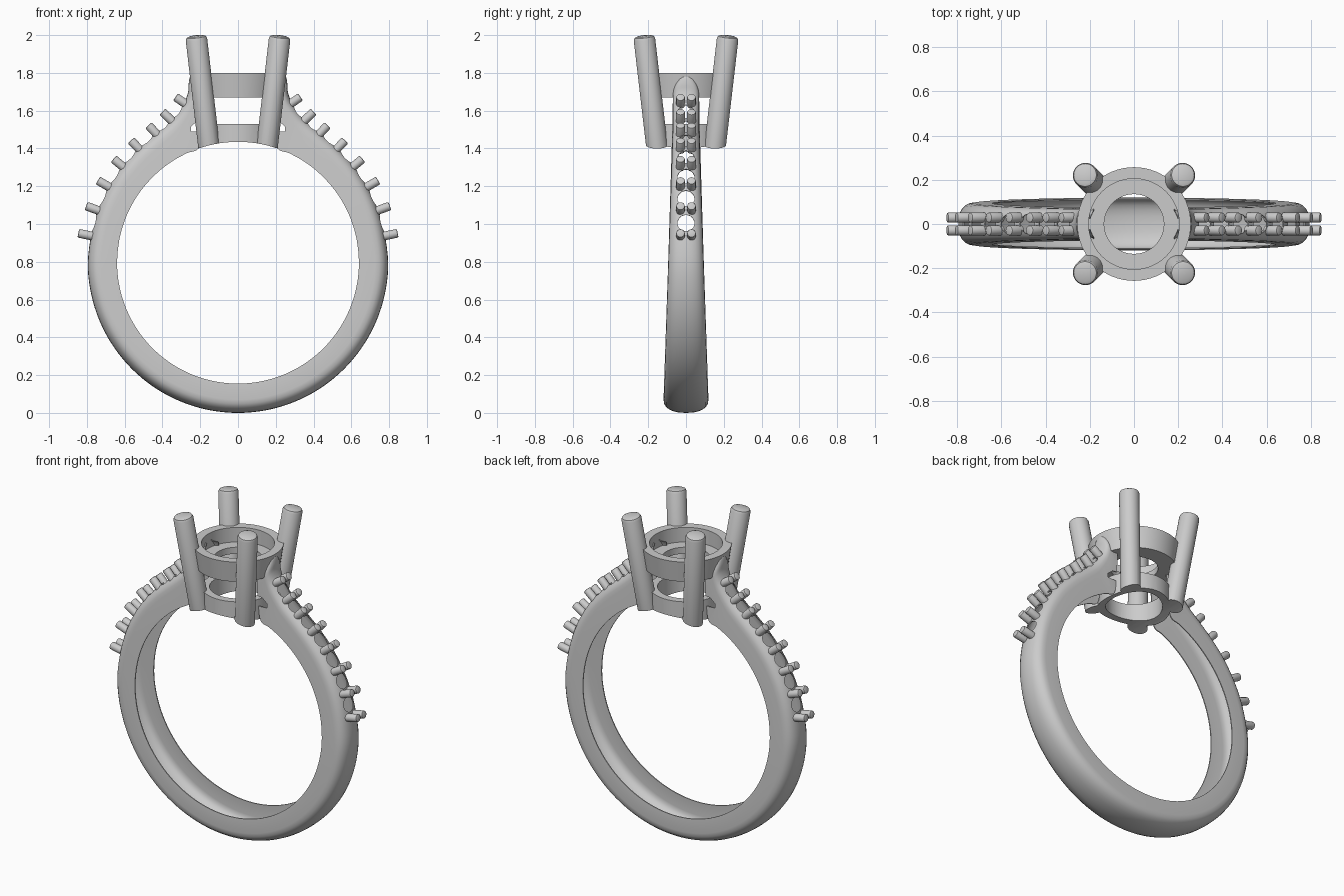
import bpy, bmesh, math
from mathutils import Vector

if "Cube" in bpy.data.objects:
    bpy.data.objects.remove(bpy.data.objects["Cube"])

metal = bpy.data.materials.new("grey_metal")
metal.use_nodes = True
metal.diffuse_color = (0.6, 0.6, 0.6, 1)
metal.node_tree.nodes["Principled BSDF"].inputs["Base Color"].default_value = (0.6, 0.6, 0.6, 1)

CZ, R_IN, R_OUT = 0.795, 0.64, 0.795     # finger hole centre height and radii
WALL = 0.006                             # thickness of the hollow band


def finish(name, bm):
    bmesh.ops.recalc_face_normals(bm, faces=bm.faces)
    mesh = bpy.data.meshes.new(name)
    bm.to_mesh(mesh)
    bm.free()
    obj = bpy.data.objects.new(name, mesh)
    bpy.context.collection.objects.link(obj)
    mesh.materials.append(metal)
    return obj


def activate(obj):
    bpy.ops.object.select_all(action='DESELECT')
    obj.select_set(True)
    bpy.context.view_layer.objects.active = obj


def smooth(obj, degrees=35):
    activate(obj)
    bpy.ops.object.shade_smooth_by_angle(angle=math.radians(degrees))


def cut(obj, cutter):
    mod = obj.modifiers.new("cut", 'BOOLEAN')
    mod.operation, mod.solver, mod.object = 'DIFFERENCE', 'EXACT', cutter
    activate(obj)
    bpy.ops.object.modifier_apply(modifier=mod.name)


def skin(bm, loops, cap=True, closed=False):
    """Bridge equal loops of points with quads."""
    rows = [[bm.verts.new(p) for p in loop] for loop in loops]
    pairs = list(zip(rows, rows[1:])) + ([(rows[-1], rows[0])] if closed else [])
    n = len(rows[0])
    for a, b in pairs:
        for i in range(n):
            j = (i + 1) % n
            bm.faces.new((a[i], a[j], b[j], b[i]))
    if cap:
        bm.faces.new(rows[0][::-1])
        bm.faces.new(rows[-1])


def circle(r, z, n):
    return [Vector((r * math.cos(2 * math.pi * i / n), r * math.sin(2 * math.pi * i / n), z)) for i in range(n)]


def rod(bm, start, end, r, bevel=0.0, n=24):
    """Cylinder between two points with a rounded far end."""
    axis = end - start
    length = axis.length
    turn = axis.to_track_quat('Z', 'Y')
    profile = [(r, 0), (r, length - bevel)]
    if bevel:
        profile += [(r - bevel * 0.3, length - bevel * 0.3), (r - bevel, length)]
    skin(bm, [[start + turn @ p for p in circle(pr, h, n)] for pr, h in profile])


def collar(name, profile):
    bm = bmesh.new()
    skin(bm, [circle(r, z, 64) for r, z in profile], cap=False, closed=True)
    return finish(name, bm)


def polar(r, deg):
    a = math.radians(deg)
    return Vector((r * math.cos(a), 0, CZ + r * math.sin(a)))


def spline(pts, steps=4):
    ext = [pts[0] * 2 - pts[1]] + pts + [pts[-1] * 2 - pts[-2]]
    out = []
    for a, b, c, d in zip(ext, ext[1:], ext[2:], ext[3:]):
        for s in range(steps):
            t = s / steps
            out.append(0.5 * (2 * b + (c - a) * t + (2 * a - 5 * b + 4 * c - d) * t * t
                              + (3 * b - a - 3 * c + d) * t ** 3))
    return out + [pts[-1]]


# Band: round below, shoulders sweeping up to the head
outer = [polar(R_OUT, d) for d in range(-90, 1, 10)]
inner = [polar(R_IN, d) for d in range(-90, 1, 10)]
shoulder = [(0.776, 0.95, 11), (0.74, 1.08, 21), (0.69, 1.19, 30), (0.62, 1.30, 39),
            (0.53, 1.40, 48.5), (0.437, 1.482, 57), (0.346, 1.562, 65), (0.285, 1.645, 71)]
for x, z, deg in shoulder:
    outer.append(Vector((x, 0, z)))
    inner.append(polar(R_IN, deg))
for ox, oz, ix, iz in ((0.264, 1.70, 0.19, 1.50), (0.261, 1.745, 0.18, 1.62),
                       (0.254, 1.78, 0.18, 1.70), (0.238, 1.798, 0.18, 1.73)):
    outer.append(Vector((ox, 0, oz)))
    inner.append(Vector((ix, 0, iz)))


def both_sides(pts):
    return [Vector((-p.x, 0, p.z)) for p in pts[:0:-1]] + pts


def half_width(z):
    round_top = math.sqrt(max(0.15, 1 - (max(0, z - 1.73) / 0.075) ** 2))
    return max(0.07, 0.119 - 0.031 * z) * round_top


def section(o, i, inset):
    """Open arch from one inner rim over the rounded outside to the other rim."""
    out_dir = (o - i).normalized()
    depth = min(0.07, (o - i).length * 0.7) - inset
    top = o - out_dir * inset
    rim = Vector((0, half_width(i.z) - inset, 0))
    pts = [i + rim]
    for k in range(13):
        a = math.pi * k / 12
        c, s = math.cos(a), max(0, math.sin(a))
        p = top + out_dir * depth * (s ** 0.85 - 1)
        p.y = math.copysign(abs(c) ** 0.85, c) * (half_width(o.z) - inset)
        pts.append(p)
    return pts + [i - rim]


bm = bmesh.new()
skin(bm, [section(o, i, 0) + section(o, i, WALL)[::-1]
          for o, i in zip(spline(both_sides(outer)), spline(both_sides(inner)))])
band = finish("band", bm)

# Bead pairs and gem holes along both shoulders
track = [(0.835, 0.80), (0.815, 0.945), (0.775, 1.085), (0.715, 1.215), (0.635, 1.325),
         (0.545, 1.42), (0.453, 1.50), (0.378, 1.573), (0.305, 1.655), (0.25, 1.76)]
hole_bm = bmesh.new()
notch_bm = bmesh.new()
for side, label in ((1, "left"), (-1, "right")):
    pts = [Vector((side * x, 0, z)) for x, z in track]
    bead_bm = bmesh.new()
    for k in range(1, len(pts) - 1):
        t = pts[k + 1] - pts[k - 1]
        normal = Vector((side * t.z, 0, -side * t.x)).normalized()
        for y in (-0.029, 0.029):
            off = Vector((0, y, 0))
            rod(bead_bm, pts[k] - normal * 0.045 + off, pts[k] + normal * 0.031 + off, 0.023, 0.006, 16)
        if k < len(pts) - 2:
            t = pts[k + 1] - pts[k]
            normal = Vector((side * t.z, 0, -side * t.x)).normalized()
            mid = (pts[k] + pts[k + 1]) / 2
            rod(hole_bm, mid - normal * 0.08, mid + normal * 0.06, 0.045)
    smooth(finish(label + "_beads", bead_bm))
    notch = ((0.15, 1.485), (0.25, 1.49), (0.25, 1.515), (0.215, 1.545), (0.15, 1.55))
    skin(notch_bm, [[Vector((side * x, y, z)) for x, z in notch] for y in (-0.2, 0.2)])

# Cutters: gem holes, shoulder notches, finger hole
holes = finish("hole_cutter", hole_bm)
notches = finish("notch_cutter", notch_bm)
finger_bm = bmesh.new()
rod(finger_bm, Vector((0, -0.6, CZ)), Vector((0, 0.6, CZ)), R_IN, n=128)
finger = finish("finger_cutter", finger_bm)
cut(band, holes)
cut(band, notches)
smooth(band)

# Head: upper collar with a seat ledge, lower collar, four leaning claws
smooth(collar("upper_collar", ((0.135, 1.67), (0.238, 1.67), (0.257, 1.80),
                               (0.205, 1.80), (0.205, 1.71), (0.135, 1.71))))
lower = collar("lower_collar", ((0.16, 1.38), (0.205, 1.38), (0.205, 1.53), (0.16, 1.53)))
cut(lower, finger)
smooth(lower)
for sx, xn in ((1, "left"), (-1, "right")):
    for sy, yn in ((1, "back"), (-1, "front")):
        bm = bmesh.new()
        rod(bm, Vector((sx * 0.148, sy * 0.148, 1.36)), Vector((sx * 0.222, sy * 0.222, 1.995)), 0.057, 0.018, 32)
        claw = finish(f"{yn}_{xn}_claw", bm)
        cut(claw, finger)
        smooth(claw)

for cutter in (holes, notches, finger):
    bpy.data.objects.remove(cutter)
